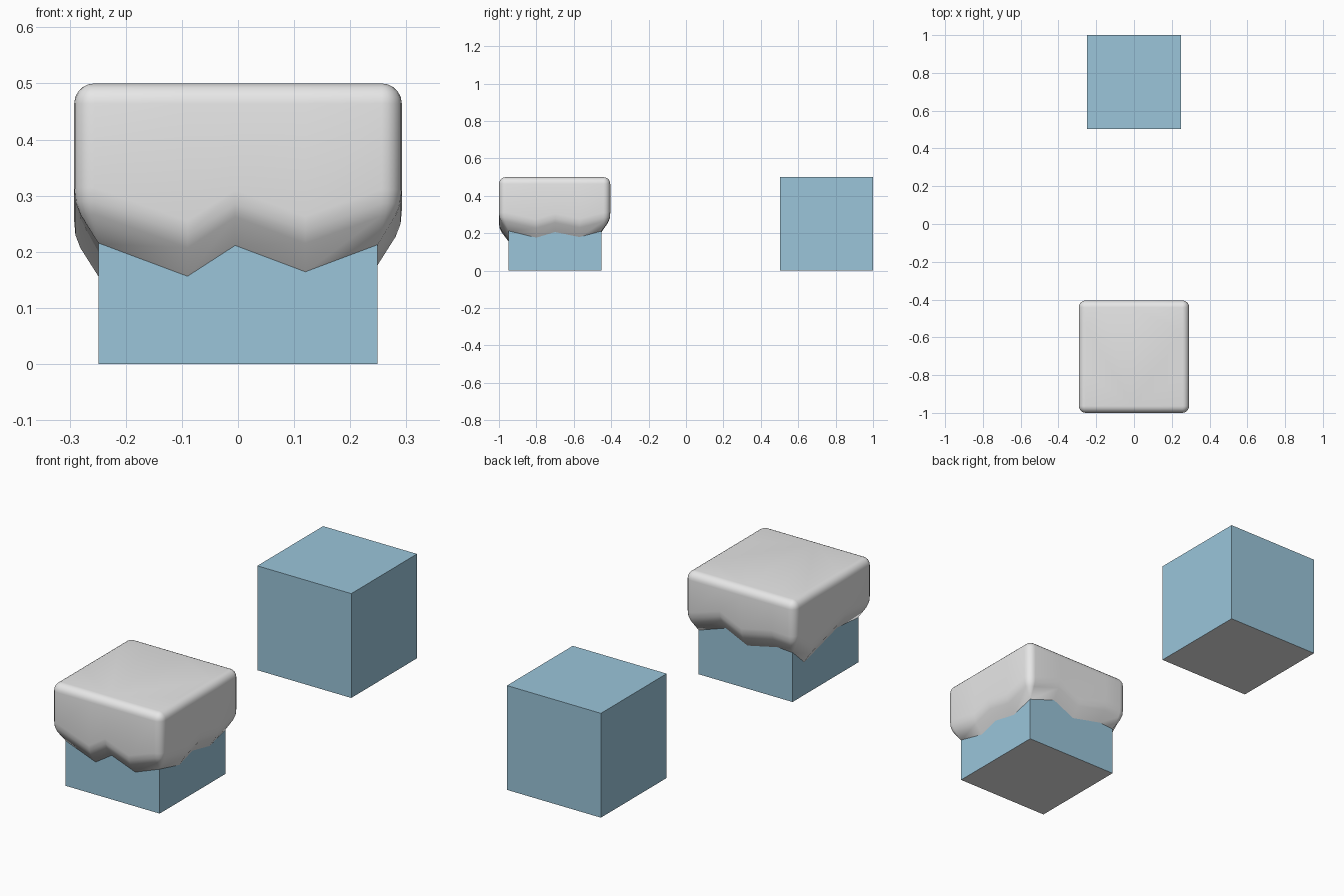
import bpy, bmesh, math
from mathutils import Vector

if "Cube" in bpy.data.objects:
    bpy.data.objects.remove(bpy.data.objects["Cube"])


def material(name, rgb):
    m = bpy.data.materials.new(name)
    m.diffuse_color = (*rgb, 1)
    m.use_nodes = True
    m.node_tree.nodes["Principled BSDF"].inputs["Base Color"].default_value = m.diffuse_color
    return m


BLUE = material("soft_blue", (0.325, 0.557, 0.70))
PALE = material("pale_grey", (0.8, 0.8, 0.8))
H = 0.249          # half width of a block


def finish(bm, name, mats):
    bmesh.ops.recalc_face_normals(bm, faces=bm.faces)
    me = bpy.data.meshes.new(name)
    bm.to_mesh(me)
    bm.free()
    for m in mats:
        me.materials.append(m)
    ob = bpy.data.objects.new(name, me)
    bpy.context.collection.objects.link(ob)
    return ob


def block(name, y, height):
    """Blue cube with a grey underside."""
    bm = bmesh.new()
    bmesh.ops.create_cube(bm, size=1)
    for v in bm.verts:
        v.co = (v.co.x * 2 * H, v.co.y * 2 * H + y, (v.co.z + 0.5) * height)
    bmesh.ops.recalc_face_normals(bm, faces=bm.faces)
    for f in bm.faces:
        f.material_index = 1 if f.normal.z < -0.5 else 0
    return finish(bm, name, [BLUE, PALE])


block("plain_block", 1 - H, 0.5)
block("covered_block", -0.70, 0.495)

# Dripping cover: lower edge of each side as (distance along side, height),
# counter-clockwise from the front left corner; last point is the corner
SIDES = [
    [(-0.09, 0.155), (-0.005, 0.21), (0.12, 0.163), (H, 0.211)],   # front
    [(-0.10, 0.175), (0.0, 0.205), (0.13, 0.178), (H, 0.21)],      # right
    [(-0.105, 0.258), (0.01, 0.205), (0.17, 0.24), (H, 0.235)],    # back
    [(-0.16, 0.155), (0.09, 0.226), (H, 0.214)],                   # left
]
CY, TOP, R, ARC = -0.7, 0.5, 0.036, 5
OUT_X, OUT_FRONT, OUT_BACK = 0.292, 0.30, 0.295
WALL = H - 0.001


def outer(p):
    """Stretch a point from the square of half width OUT_X to the cover size."""
    return Vector((p.x, p.y * (OUT_FRONT if p.y < 0 else OUT_BACK) / OUT_X))


# perimeter entries: wall point, outer point, outward normal, edge height
peri = []
for i, side in enumerate(SIDES):
    a = i * math.pi / 2
    along = Vector((math.cos(a), math.sin(a)))
    out = Vector((math.sin(a), -math.cos(a)))
    for u, z in side[:-1]:
        peri.append((along * u + out * WALL, outer(along * u + out * OUT_X), out, z))
    z = side[-1][1]
    for k in range(ARC + 1):
        t = k / ARC * math.pi / 2
        n = out * math.cos(t) + along * math.sin(t)
        p = (along + out) * (OUT_X - R) + n * R
        peri.append(((along + out) * WALL, outer(p), n, z))

bm = bmesh.new()
rings = []


def ring(fn):
    verts = []
    for e in peri:
        p, z = fn(*e)
        verts.append(bm.verts.new((p.x, p.y + CY, z)))
    rings.append(verts)


ring(lambda w, o, n, z: (w, z))                           # edge on the block
ring(lambda w, o, n, z: (w.lerp(o, 0.75), z + 0.052))     # rounded underside
ring(lambda w, o, n, z: (w.lerp(o, 0.95), z + 0.075))
ring(lambda w, o, n, z: (o, z + 0.10))                    # shoulder
for k in range(6):                                        # rounded top rim
    t = k / 5 * math.pi / 2
    ring(lambda w, o, n, z: (o - n * R * (1 - math.cos(t)),
                             TOP - R + R * math.sin(t)))
N = len(peri)
for lo, hi in zip(rings, rings[1:]):
    for j in range(N):
        k = (j + 1) % N
        bm.faces.new((lo[j], lo[k], hi[k], hi[j]))
bm.faces.new(rings[-1])
bmesh.ops.remove_doubles(bm, verts=bm.verts, dist=0.0015)
cover = finish(bm, "dripping_cover", [PALE])
bpy.context.view_layer.objects.active = cover
cover.select_set(True)
bpy.ops.object.shade_smooth_by_angle(angle=math.radians(40))
